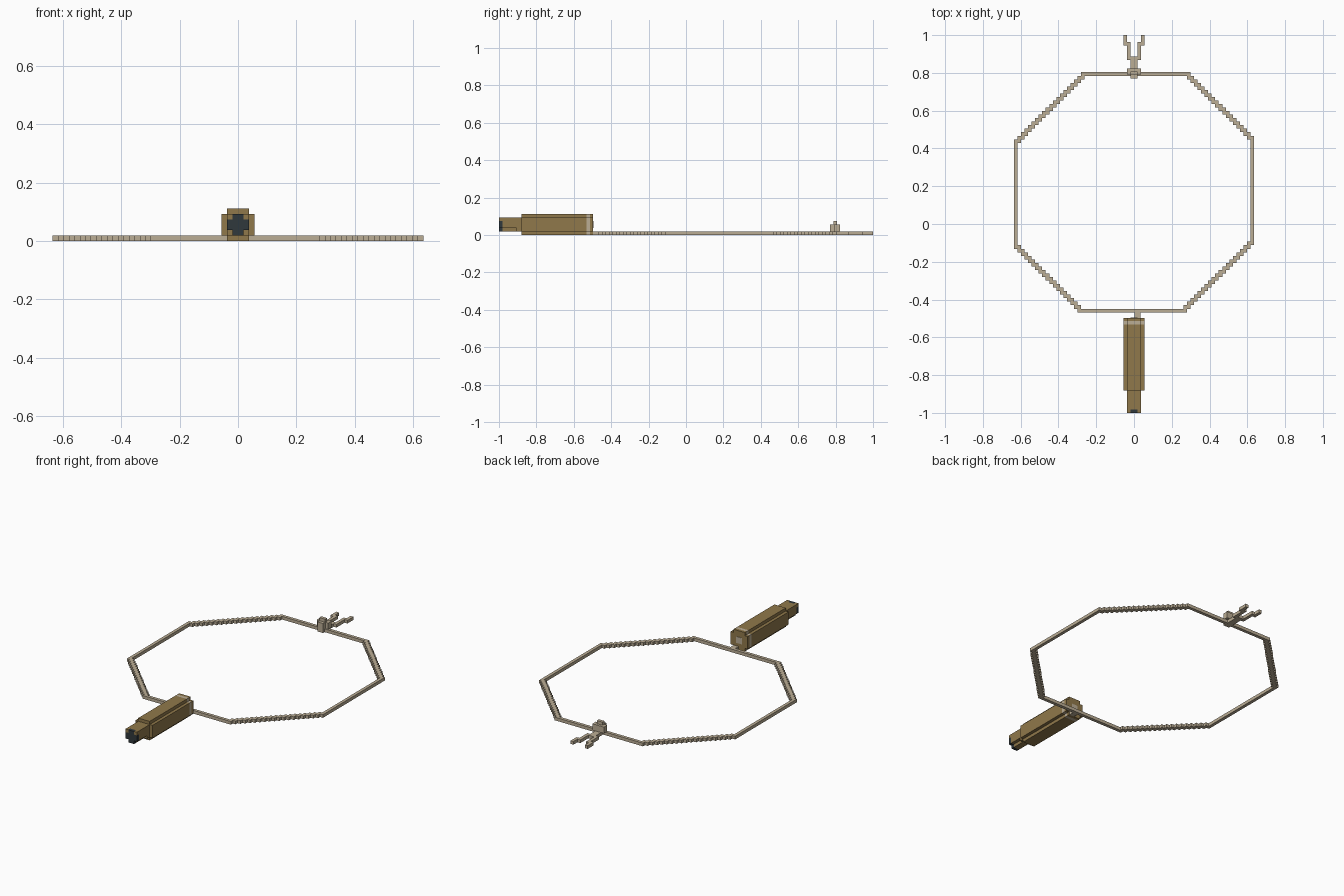
import bpy, bmesh

V = 2 / 107          # size of one block
RING_Y = 0.168       # centre of the octagonal ring
HALF = 34            # ring half width in blocks

cube = bpy.data.objects.get("Cube")
if cube:
    bpy.data.objects.remove(cube, do_unlink=True)


def material(name, rgb):
    m = bpy.data.materials.new(name)
    m.use_nodes = True
    m.diffuse_color = (*rgb, 1)
    m.node_tree.nodes["Principled BSDF"].inputs["Base Color"].default_value = (*rgb, 1)
    return m


tan = material("pale tan", (0.50, 0.42, 0.30))
brown = material("olive brown", (0.28, 0.19, 0.07))
dark = material("charcoal", (0.03, 0.04, 0.045))


def blocks(name, mat, boxes, y_origin=-1.0):
    """Boxes as (x0, x1, y0, y1, z0, z1), in block units."""
    bm = bmesh.new()
    for x0, x1, y0, y1, z0, z1 in boxes:
        verts = bmesh.ops.create_cube(bm, size=1)["verts"]
        for v in verts:
            v.co.x = (x1 if v.co.x > 0 else x0) * V
            v.co.y = (y1 if v.co.y > 0 else y0) * V + y_origin
            v.co.z = (z1 if v.co.z > 0 else z0) * V
    me = bpy.data.meshes.new(name)
    bm.to_mesh(me)
    bm.free()
    me.materials.append(mat)
    ob = bpy.data.objects.new(name, me)
    bpy.context.collection.objects.link(ob)
    return ob


def octagon(y0, y1, w=3):
    """Chamfered block section: a wide middle with narrower top and bottom rows."""
    return [(-w, w, y0, y1, 1, 5), (1 - w, w - 1, y0, y1, 5, 6),
            (1 - w, w - 1, y0, y1, 0, 1)]


# Octagonal ring: four stepped diagonals and four straight bars
ring = []
for sx, sy, n in ((-1, 1, 20), (1, 1, 19), (1, -1, 20), (-1, -1, 19)):
    for i in range(n):
        xs = sorted((sx * (HALF - i), sx * (HALF - i - 2)))
        ys = sorted((sy * (HALF - n + i), sy * (HALF - n + i + 1)))
        ring.append((*xs, *ys, 0, 1))
ring += [(-13, 14, HALF - 1, HALF, 0, 1), (-14, 13, -HALF, 1 - HALF, 0, 1),
         (-HALF, 1 - HALF, -15, 14, 0, 1), (HALF - 1, HALF, -14, 15, 0, 1)]
blocks("ring", tan, ring, RING_Y)

# Handle with a pale band near its inner end
blocks("handle", brown, octagon(6.4, 25))
blocks("handle_band", tan, octagon(25, 26))
blocks("handle_cap", brown, octagon(26, 26.9))
blocks("cap_stud", tan, [(-1, 1, 26.9, 27, 2, 4)])
blocks("link", tan, [(0.2, 1.9, 26.9, 28.6, 0, 1)])

# Nozzle: narrow underside, brown corners around a dark cross
blocks("nozzle", brown, [(-2, 2, 1, 6.4, 2, 5), (-1, 1, 1, 5, 1, 2),
                         (-2, 2, 5, 6.4, 1, 2),
                         (-2, -1, 0, 1, 4, 5), (1, 2, 0, 1, 4, 5)])
blocks("nozzle_tip", dark, [(-2, 2, 0, 1, 2, 4), (-1, 1, 0, 1, 4, 5),
                            (-1, 1, 0, 1, 1, 2)])

# Knot block standing on the far side of the ring
blocks("knot", tan, [(-1, 1, 94.7, 97.5, 0, 3), (-2, -1, 95.8, 97.5, 1, 3),
                     (1, 2, 95.8, 97.5, 1, 3), (-1, 1, 95.7, 96.7, 3, 4)])

# Forked tail: short stem and two stepped prongs
fork = [(-1, 1, 97.5, 101, 0, 1)]
for s in (-1, 1):
    fork.append((*sorted((s, 2 * s)), 100, 105, 0, 1))
    fork.append((*sorted((2 * s, 3 * s)), 104, 107, 0, 1))
blocks("fork", tan, fork)
